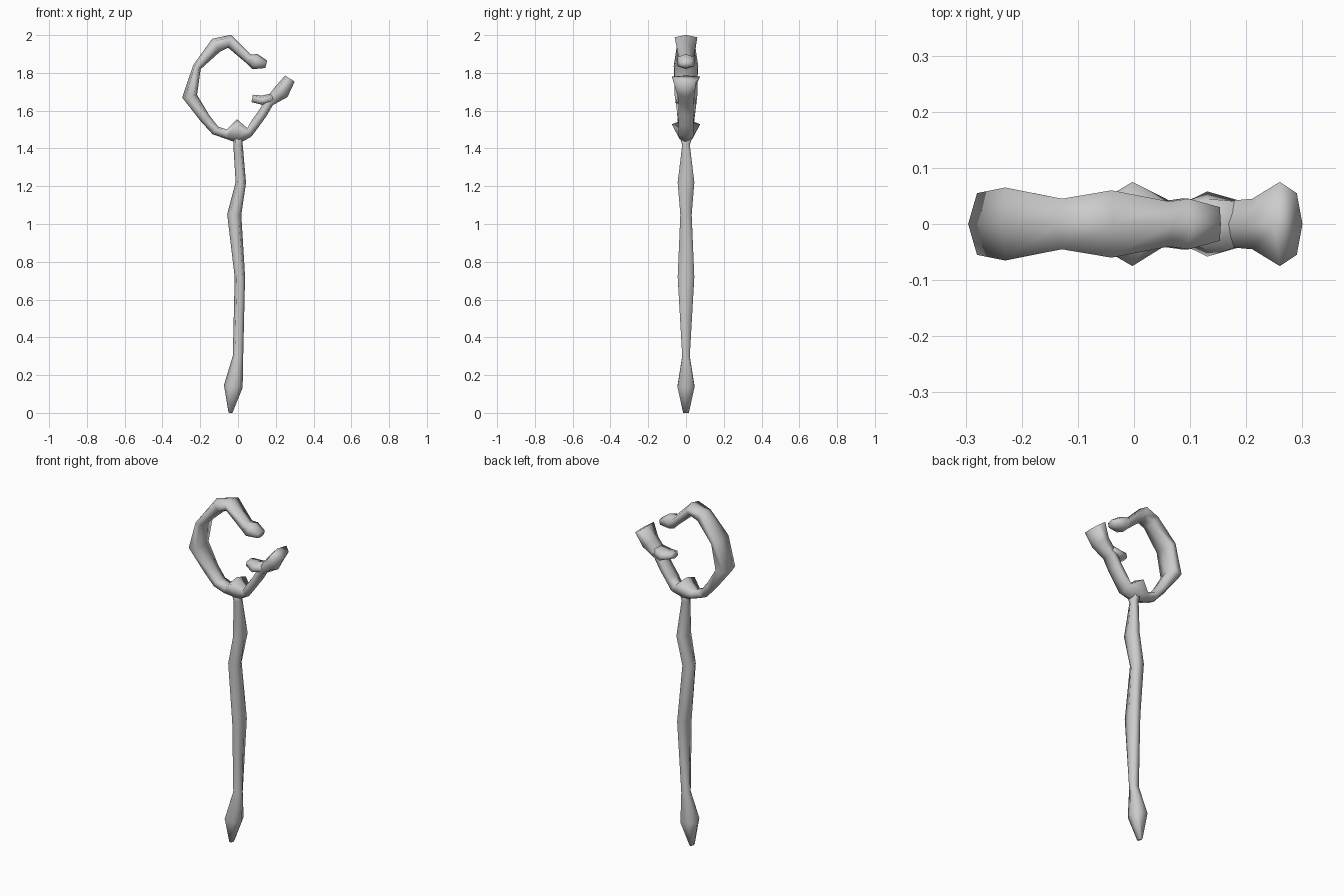
import bpy
import bmesh
from math import radians
from mathutils import Matrix, Vector

if "Cube" in bpy.data.objects:
    bpy.data.objects.remove(bpy.data.objects["Cube"], do_unlink=True)

grey = bpy.data.materials.new("plain grey")
grey.use_nodes = True
grey.diffuse_color = (0.6, 0.6, 0.6, 1)
shader = grey.node_tree.nodes["Principled BSDF"]
shader.inputs["Base Color"].default_value = grey.diffuse_color

# Cross-sections: width, half depth near the outer edge and near the inner edge
TIP = (0.02, 0.015, 0.015)
BLUNT = (0.04, 0.03, 0.03)
SLIM = (0.05, 0.02, 0.02)
BAND = (0.05, 0.04, 0.04)
STEM = (0.055, 0.044, 0.044)
WAIST = (0.075, 0.03, 0.03)
KNOT = (0.085, 0.045, 0.045)
BLADE = (0.1, 0.045, 0.045)
CROWN = (0.07, 0.06, 0.04)
SHOULDER = (0.08, 0.045, 0.04)
STRAP = (0.045, 0.065, 0.06)
ELBOW = (0.08, 0.055, 0.06)
FORK = (0.13, 0.035, 0.075)
TWIG = (0.05, 0.045, 0.058)
FLARE = (0.06, 0.055, 0.075)


def at(x, z, section):
    return Vector((x, 0, z)), section


def on_ring(angle, section, radius=0.25):
    """Place a section on the crook's circle, turning from the top to the right side."""
    turn = Matrix.Rotation(radians(-angle), 3, "Y")
    return Vector((-0.01, 0, 1.72)) + turn @ Vector((0, 0, radius)), section


def hexagon(centre, travel, section):
    """Ridge at the outer and inner edges, with two side corners each side."""
    width, outer, inner = section
    outward = Vector((travel.z, 0, -travel.x)) * width
    corners = [(0.5, 0), (0.3, -outer), (-0.3, -inner),
               (-0.5, 0), (-0.3, inner), (0.3, outer)]
    return [centre + outward * place + Vector((0, y, 0)) for place, y in corners]


def limb(name, stations):
    """Sweep the cross-sections along a path and close both ends."""
    bm = bmesh.new()
    centres = [centre for centre, section in stations]
    steps = [(b - a).normalized() for a, b in zip(centres, centres[1:])]
    travels = [(a + b).normalized()
               for a, b in zip(steps[:1] + steps, steps + steps[-1:])]
    rings = [[bm.verts.new(p) for p in hexagon(centre, travel, section)]
             for (centre, section), travel in zip(stations, travels)]
    for low, high in zip(rings, rings[1:]):
        for i in range(len(low)):
            bm.faces.new((low[i - 1], low[i], high[i], high[i - 1]))
    bm.faces.new(rings[0])
    bm.faces.new(rings[-1])
    bmesh.ops.recalc_face_normals(bm, faces=bm.faces)
    for face in bm.faces:
        face.smooth = True
    mesh = bpy.data.meshes.new(name)
    bm.to_mesh(mesh)
    bm.free()
    mesh.materials.append(grey)
    bpy.context.collection.objects.link(bpy.data.objects.new(name, mesh))


# Crooked shaft with a pointed, blade-like foot
limb("shaft", [
    at(-0.04, 0, TIP),
    at(-0.025, 0.14, BLADE),
    at(0, 0.3, STEM[:1] + SLIM[1:]),
    at(0.01, 0.72, STEM),
    at(-0.02, 1.05, WAIST),
    at(0.015, 1.22, STEM),
    at(0, 1.42, SLIM),
    at(0, 1.48, BAND),
])

# Open crook from its curled tip, round the ring, through the fork to the branch
curl = [
    at(0.15, 1.845, BLUNT),
    at(0.09, 1.86, KNOT),
    at(0.055, 1.875, BAND),
]
ring = [
    on_ring(8, CROWN),
    on_ring(25, SHOULDER),
    on_ring(62, STRAP, 0.235),
    on_ring(100, ELBOW),
    on_ring(135, STEM, 0.23),
    on_ring(154, BAND),
    on_ring(168, BAND),
]
branch = [
    at(0, 1.49, FORK),
    at(0.06, 1.485, BAND),
    at(0.09, 1.53, BAND),
    at(0.13, 1.585, BAND),
    at(0.165, 1.645, BAND),
    at(0.23, 1.7, KNOT),
    at(0.275, 1.77, FLARE),
]
limb("crook", curl + ring + branch)

# Short twig pointing back into the crook
limb("twig", [
    at(0.19, 1.67, BAND),
    at(0.13, 1.655, TWIG),
    at(0.075, 1.665, BLUNT),
])
